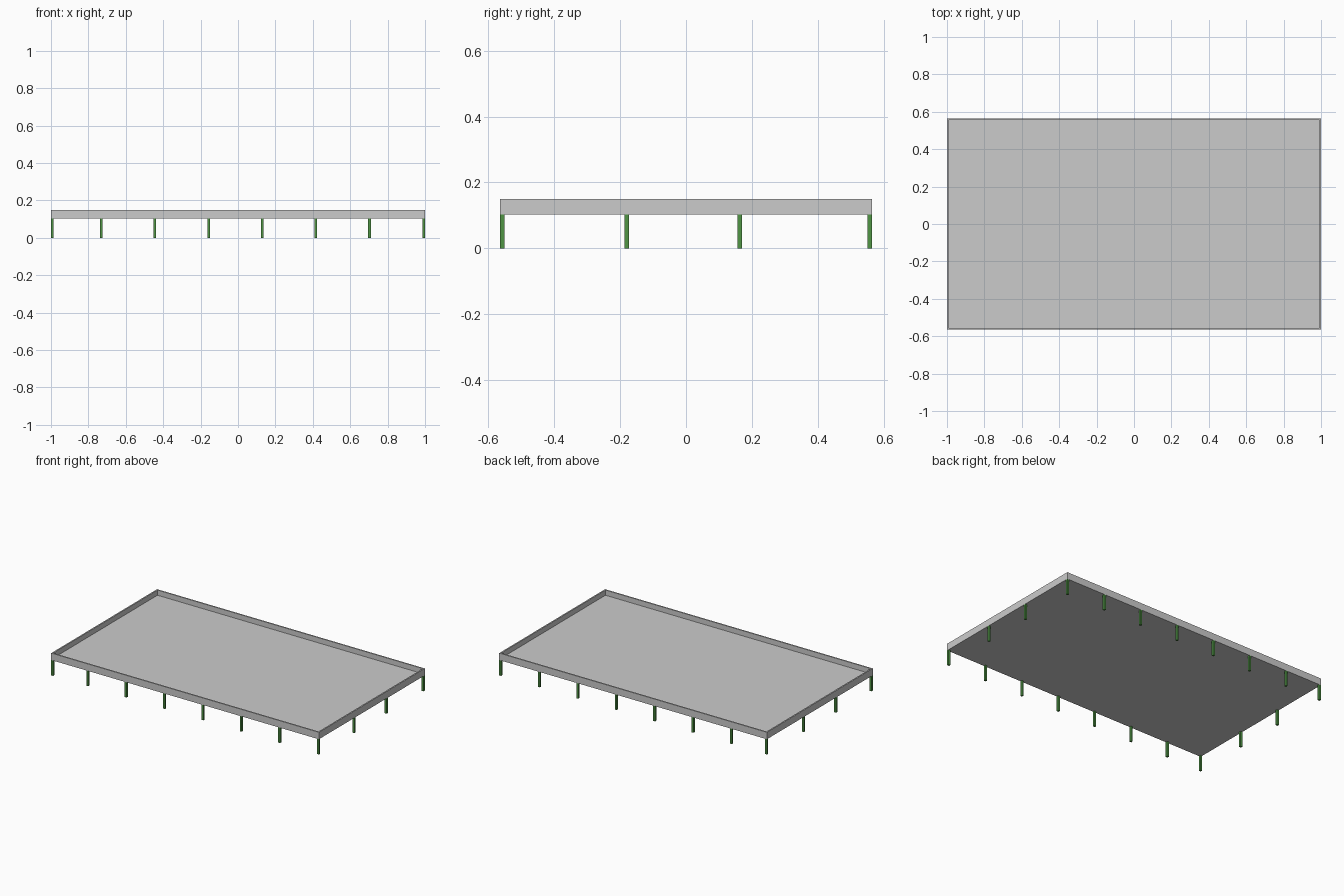
import bpy, bmesh

if "Cube" in bpy.data.objects:
    bpy.data.objects.remove(bpy.data.objects["Cube"])

HX, HY = 1.0, 0.565          # half length and half width
Z_LEG, Z_TOP = 0.103, 0.15   # tray underside and rim height
FLOOR_Z, WALL = 0.115, 0.013
LEG = 0.014


def box(name, x, y, z0, z1, sx, sy):
    bpy.ops.mesh.primitive_cube_add(size=1, location=(x, y, (z0 + z1) / 2))
    ob = bpy.context.object
    ob.name = name
    ob.scale = (sx, sy, z1 - z0)
    bpy.ops.object.transform_apply(location=False, rotation=False, scale=True)
    return ob


# Tray: a slab whose top is inset and sunk to leave a thin raised rim
tray = box("tray", 0, 0, Z_LEG, Z_TOP, 2 * HX, 2 * HY)
bm = bmesh.new()
bm.from_mesh(tray.data)
bm.normal_update()
top = next(f for f in bm.faces if f.normal.z > 0.9)
bmesh.ops.inset_region(bm, faces=[top], thickness=WALL)
ret = bmesh.ops.extrude_discrete_faces(bm, faces=[top])
bmesh.ops.translate(bm, verts=ret["faces"][0].verts, vec=(0, 0, FLOOR_Z - Z_TOP))
bmesh.ops.recalc_face_normals(bm, faces=bm.faces)
bm.to_mesh(tray.data)
bm.free()

# Green legs around the perimeter
green = bpy.data.materials.new("green_paint")
green.diffuse_color = (0.08, 0.30, 0.06, 1)
green.use_nodes = True
green.node_tree.nodes["Principled BSDF"].inputs["Base Color"].default_value = green.diffuse_color
ex, ey = HX - LEG / 2, HY - LEG / 2
xs = [-ex] + [-0.731 + i * 0.2868 for i in range(6)] + [ex]
ys = [-0.18, 0.163]
spots = [("front_leg", x, -ey) for x in xs] + [("back_leg", x, ey) for x in xs]
spots += [("left_leg", -ex, y) for y in ys] + [("right_leg", ex, y) for y in ys]
for name, x, y in spots:
    leg = box(name, x, y, 0, Z_LEG, LEG, LEG)
    leg.data.materials.append(green)
